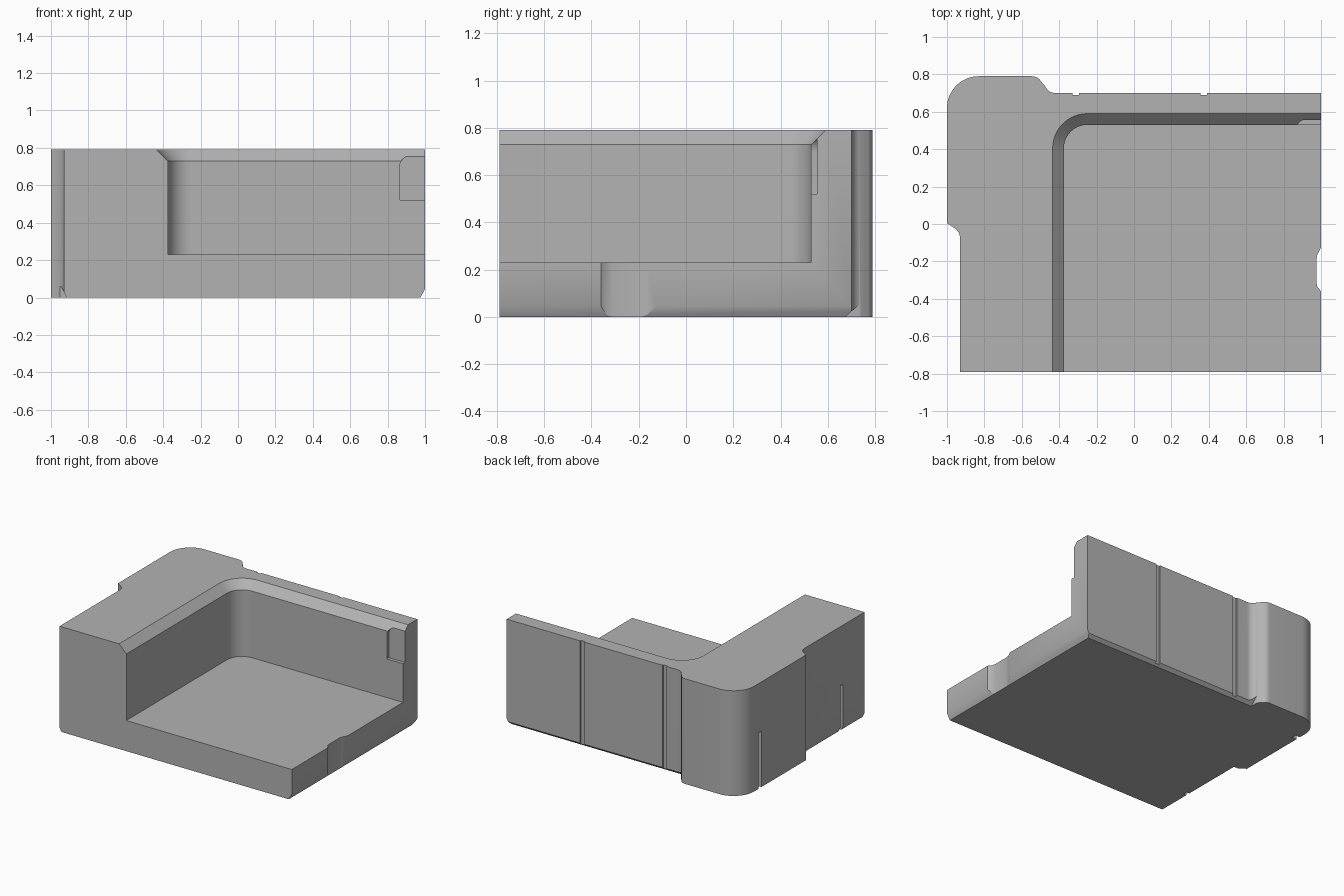
import bpy, bmesh, math

if "Cube" in bpy.data.objects:
    bpy.data.objects.remove(bpy.data.objects["Cube"], do_unlink=True)

grey = bpy.data.materials.new("plain grey")
grey.use_nodes = True
grey.diffuse_color = (0.45, 0.45, 0.45, 1)
grey.node_tree.nodes["Principled BSDF"].inputs["Base Color"].default_value = grey.diffuse_color

H = 0.79  # total height and half depth


def arc(cx, cy, r, start, end, steps=12):
    angles = [math.radians(start + (end - start) * i / steps) for i in range(steps + 1)]
    return [(cx + r * math.cos(a), cy + r * math.sin(a)) for a in angles]


def loft(name, rings):
    """Solid skinned through matching rings of 3D points."""
    bm = bmesh.new()
    loops = [[bm.verts.new(p) for p in ring] for ring in rings]
    n = len(loops[0])
    bm.faces.new(loops[0])
    bm.faces.new(loops[-1])
    for a, b in zip(loops, loops[1:]):
        for i in range(n):
            j = (i + 1) % n
            bm.faces.new((a[i], a[j], b[j], b[i]))
    bmesh.ops.recalc_face_normals(bm, faces=bm.faces)
    mesh = bpy.data.meshes.new(name)
    bm.to_mesh(mesh)
    bm.free()
    mesh.materials.append(grey)
    obj = bpy.data.objects.new(name, mesh)
    bpy.context.collection.objects.link(obj)
    return obj


def prism(name, pts, axis, lo, hi):
    """Profile extruded along the x, y or z axis."""
    place = {"x": lambda p, t: (t, p[0], p[1]),
             "y": lambda p, t: (p[0], t, p[1]),
             "z": lambda p, t: (p[0], p[1], t)}[axis]
    return loft(name, [[place(p, t) for p in pts] for t in (lo, hi)])


def rect(x0, x1, y0, y1):
    return [(x0, y0), (x1, y0), (x1, y1), (x0, y1)]


# Outer body: plan outline with rounded corner block and side steps
outline = [(-0.93, -H), (1, -H), (1, -0.36), (0.98, -0.335), (0.975, -0.31),
           (0.975, -0.19), (0.98, -0.165), (1, -0.125), (1, 0.70)]
outline += arc(-0.42, 0.76, 0.06, 270, 200, 8)
outline += arc(-0.545, 0.735, 0.055, 30, 90, 8)
outline += arc(-0.83, 0.62, 0.17, 90, 180, 16)
outline += [(-1, 0.005), (-0.985, -0.005), (-0.955, -0.025), (-0.937, -0.045), (-0.93, -0.07)]
body = prism("corner_block", outline, "z", 0, H)


def pocket_ring(grow, z):
    edge = arc(-0.25, 0.405, 0.125 + grow, 180, 90, 16)
    pts = [(1.2, -1), (-0.375 - grow, -1)] + edge + [(1.2, 0.53 + grow)]
    return [(x, y, z) for x, y in pts]


# Open pocket with a bevelled rim
cutters = [loft("pocket_cutter", [pocket_ring(0, 0.23), pocket_ring(0, 0.73),
                                  pocket_ring(0.08, 0.81)])]

# Rounded recess at the end of the back wall
recess = [(1.1, 0.52), (1.1, 0.76)] + arc(0.925, 0.70, 0.06, 90, 180, 8) + [(0.865, 0.52)]
cutters.append(prism("recess_cutter", recess, "y", 0.4, 0.555))

# Full-height grooves in the back wall
for x in (-0.312, 0.372):
    cutters.append(prism("back_groove_cutter", rect(x - 0.017, x + 0.017, 0.69, 0.75),
                         "z", -0.1, 0.9))

# Short slots low in the outer side wall
for x, y, top in ((-1, 0.55, 0.42), (-0.93, -0.52, 0.345)):
    cutters.append(prism("side_slot_cutter", rect(x - 0.1, x + 0.04, y - 0.017, y + 0.017),
                         "z", -0.1, top))

# Bottom edge bevels
cutters.append(prism("side_bevel_cutter", [(0.964, -0.02), (1.011, 0.065), (1.1, 0.065),
                                           (1.1, -0.02)], "y", -1, 1))
cutters.append(prism("back_bevel_cutter", [(0.655, -0.02), (0.75, 0.07), (0.75, -0.02)],
                     "x", -0.475, 1.1))
cutters.append(prism("outer_bevel_cutter", [(-0.905, -0.02), (-0.945, 0.06), (-0.96, 0.06),
                                            (-0.96, -0.02)], "y", -1, -0.03))

bpy.context.view_layer.objects.active = body
for cutter in cutters:
    cutter.hide_render = True
    mod = body.modifiers.new(cutter.name, "BOOLEAN")
    mod.operation = "DIFFERENCE"
    mod.solver = "EXACT"
    mod.object = cutter
    bpy.ops.object.modifier_apply(modifier=mod.name)
    bpy.data.objects.remove(cutter, do_unlink=True)

bpy.ops.object.select_all(action="DESELECT")
body.select_set(True)
bpy.ops.object.shade_smooth_by_angle(angle=math.radians(30))
